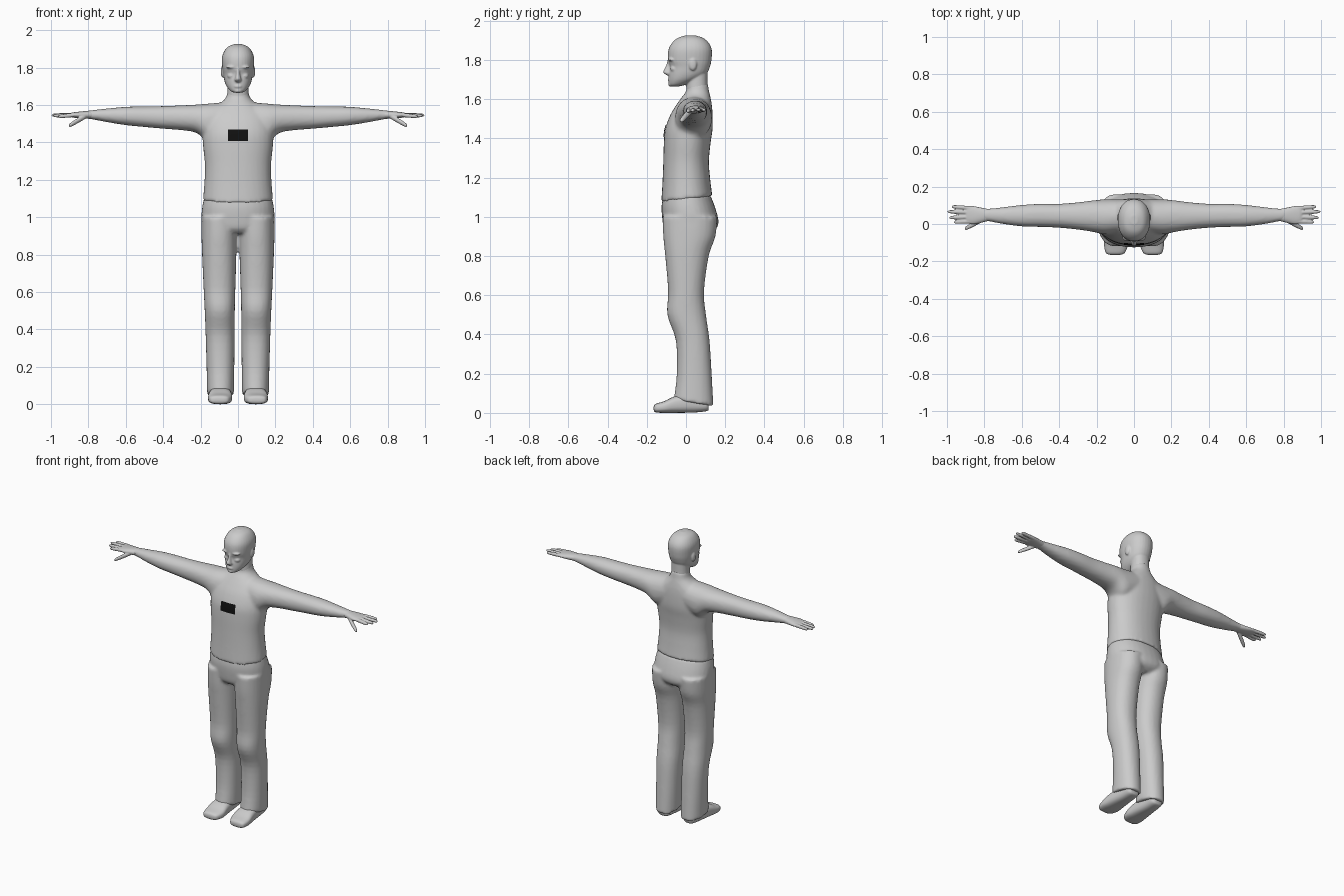
import bpy, bmesh
from math import sin, cos, pi, copysign
from mathutils import Vector, Matrix

cube = bpy.data.objects.get("Cube")
if cube:
    bpy.data.objects.remove(cube, do_unlink=True)


def material(name, value):
    m = bpy.data.materials.new(name)
    m.use_nodes = True
    color = (value, value, value, 1)
    m.diffuse_color = color
    m.node_tree.nodes["Principled BSDF"].inputs["Base Color"].default_value = color
    return m


GREY = material("plain grey", 0.6)
BLACK = material("badge black", 0.005)


def blend(rings, sub):
    """Spline-interpolate the ring numbers so the loft flows smoothly."""
    out = []
    last = len(rings) - 1
    for i in range(last):
        a, b, c, d = (rings[max(0, min(last, k))] for k in range(i - 1, i + 3))
        for j in range(sub):
            t = j / sub
            out.append([q + t / 2 * (r - p + t * (2 * p - 5 * q + 4 * r - s + t * (3 * (q - r) + s - p)))
                        for p, q, r, s in zip(a, b, c, d)])
    return out + [list(rings[-1])]


def loft(bm, axis, rings, side=1, power=2.2, tilt=0, sub=4, segs=32):
    """Skin rounded rings (position, low, high, low, high) along an axis."""
    loops = []
    for i, (pos, a0, a1, b0, b1) in enumerate(blend(rings, sub)):
        lean = tilt * max(0, 1 - i / sub)
        loop = []
        for k in range(segs):
            c, s = cos(2 * pi * k / segs), sin(2 * pi * k / segs)
            a = (a0 + a1) / 2 + (a1 - a0) / 2 * copysign(abs(c) ** (2 / power), c)
            b = (b0 + b1) / 2 + (b1 - b0) / 2 * copysign(abs(s) ** (2 / power), s)
            x, y, z = {"x": (pos, a, b), "y": (a, pos, b), "z": (a, b, pos + lean * b)}[axis]
            loop.append(bm.verts.new((side * x, y, z)))
        loops.append(loop)
    for low, high in zip(loops, loops[1:]):
        for k in range(segs):
            n = (k + 1) % segs
            bm.faces.new((low[k], low[n], high[n], high[k]))
    bm.faces.new(loops[0])
    bm.faces.new(loops[-1])


def centred(rings):
    return [(z, -h, h, y0, y1) for z, h, y0, y1 in rings]


def ball(bm, centre, radii):
    bmesh.ops.create_uvsphere(bm, u_segments=20, v_segments=12, radius=1,
                              matrix=Matrix.Translation(centre) @ Matrix.Diagonal((*radii, 1)))


def finish(bm, name, mat=GREY, voxel=0, smooth=3):
    bmesh.ops.recalc_face_normals(bm, faces=bm.faces)
    for f in bm.faces:
        f.smooth = True
    mesh = bpy.data.meshes.new(name)
    bm.to_mesh(mesh)
    bm.free()
    mesh.materials.append(mat)
    ob = bpy.data.objects.new(name, mesh)
    bpy.context.collection.objects.link(ob)
    if voxel:
        fuse = ob.modifiers.new("fuse", "REMESH")
        fuse.mode = "VOXEL"
        fuse.voxel_size = voxel
        fuse.use_smooth_shade = True
        soften = ob.modifiers.new("soften", "SMOOTH")
        soften.factor = 0.5
        soften.iterations = smooth
    return ob


# Shirt: torso and both arms fused into one skin
bm = bmesh.new()
loft(bm, "z", centred([
    (1.09, .188, -.126, .135), (1.18, .18, -.12, .125), (1.28, .177, -.116, .117),
    (1.38, .187, -.113, .126), (1.45, .19, -.106, .136), (1.52, .18, -.08, .136),
    (1.57, .15, -.05, .132), (1.61, .095, -.022, .125), (1.64, .064, 0, .118),
    (1.68, .056, .003, .112)]), tilt=.11)
for side in (1, -1):
    loft(bm, "x", [
        (.05, -.04, .13, 1.44, 1.615), (.15, -.055, .132, 1.40, 1.608), (.22, -.042, .126, 1.45, 1.602),
        (.3, -.03, .116, 1.465, 1.598), (.4, -.02, .108, 1.473, 1.594), (.5, -.016, .108, 1.482, 1.592),
        (.6, -.013, .102, 1.492, 1.59), (.7, 0, .09, 1.508, 1.581), (.78, .014, .082, 1.523, 1.572),
        (.82, .014, .084, 1.527, 1.568)], side)
shirt = finish(bm, "shirt_and_arms", voxel=.01, smooth=5)

# Trousers: pelvis and two legs
bm = bmesh.new()
loft(bm, "z", centred([
    (.915, .12, -.09, .12), (.94, .175, -.112, .155), (.98, .195, -.12, .166), (1.05, .192, -.125, .148),
    (1.11, .18, -.116, .125)]))
for side in (1, -1):
    loft(bm, "z", [
        (.058, .022, .165, -.062, .14), (.2, .02, .168, -.047, .131), (.37, .018, .173, -.052, .12),
        (.5, .017, .178, -.095, .102), (.62, .014, .184, -.091, .092), (.8, .008, .192, -.106, .116),
        (.9, .004, .195, -.116, .15), (1, 0, .195, -.12, .16)], side, tilt=-.17)
finish(bm, "trousers", voxel=.01)

# Shoes
for side, label in ((1, "left"), (-1, "right")):
    bm = bmesh.new()
    loft(bm, "y", [
        (-.165, .075, .125, .015, .032), (-.155, .05, .15, .003, .046), (-.11, .032, .16, 0, .06),
        (-.055, .034, .156, 0, .085), (.04, .044, .145, .002, .1), (.1, .05, .138, .008, .09),
        (.116, .065, .125, .015, .07)], side, power=2.8)
    finish(bm, label + "_shoe")

# Hands: palm, four fingers and a thumb
fingers = [(.014, .01, .962, 1.538), (.038, .034, .988, 1.542), (.062, .066, .997, 1.545), (.084, .093, .975, 1.546)]
for side, label in ((1, "left"), (-1, "right")):
    bm = bmesh.new()
    loft(bm, "x", [
        (.78, .016, .08, 1.526, 1.569), (.82, .006, .088, 1.527, 1.567), (.86, -.002, .096, 1.53, 1.563),
        (.89, .003, .097, 1.534, 1.559), (.9, .01, .09, 1.54, 1.553)], side)
    digits = [((.87, y, 1.547), (tip, y_tip, z), .011) for y, y_tip, tip, z in fingers]
    digits.append(((.815, .022, 1.54), (.905, -.026, 1.488), .014))
    for start, end, r in digits:
        rings = []
        for t, size in ((0, 1), (.5, 1), (.85, .85), (.96, .6), (1, .2)):
            x, y, z = Vector(start).lerp(Vector(end), t)
            rings.append((x, y - r * size, y + r * size, z - r * size, z + r * size))
        loft(bm, "x", rings, side, sub=2, segs=12)
    finish(bm, label + "_hand", voxel=.004, smooth=2)

# Head: skull, neck, nose, brow, lips, chin and ears
bm = bmesh.new()
loft(bm, "z", centred([
    (1.666, .022, -.08, -.03), (1.675, .04, -.086, 0), (1.7, .061, -.088, .06), (1.73, .073, -.087, .105),
    (1.765, .079, -.083, .122), (1.8, .084, -.092, .13), (1.85, .086, -.09, .132), (1.885, .075, -.073, .118),
    (1.912, .053, -.043, .088), (1.926, .018, 0, .045)]))
loft(bm, "z", centred([(1.62, .062, .003, .118), (1.67, .056, .002, .11), (1.76, .054, .01, .11)]))
loft(bm, "z", centred([
    (1.722, .012, -.1, -.06), (1.733, .019, -.113, -.06), (1.742, .016, -.117, -.06),
    (1.77, .01, -.103, -.06), (1.8, .009, -.094, -.06)]))
ball(bm, (0, -.077, 1.699), (.025, .018, .011))
ball(bm, (0, -.074, 1.676), (.022, .017, .013))
for side in (1, -1):
    ball(bm, (side * .034, -.073, 1.802), (.03, .02, .008))
    ball(bm, (side * .035, -.06, 1.755), (.022, .02, .015))
    ball(bm, (side * .083, .035, 1.778), (.009, .02, .032))
finish(bm, "head", voxel=.005, smooth=3)

# Chest badge: thin sheet wrapped onto the shirt
bm = bmesh.new()
bmesh.ops.create_grid(bm, x_segments=12, y_segments=6, size=1,
                      matrix=Matrix.Translation((0, -.15, 1.438)) @ Matrix.Rotation(pi / 2, 4, "X")
                      @ Matrix.Diagonal((.053, .03, 1, 1)))
badge = finish(bm, "chest_badge", BLACK)
wrap = badge.modifiers.new("wrap", "SHRINKWRAP")
wrap.target = shirt
wrap.wrap_method = "PROJECT"
wrap.use_project_y = True
wrap.use_positive_direction = True
wrap.use_negative_direction = True
wrap.offset = .004
wrap.wrap_mode = "ABOVE_SURFACE"
